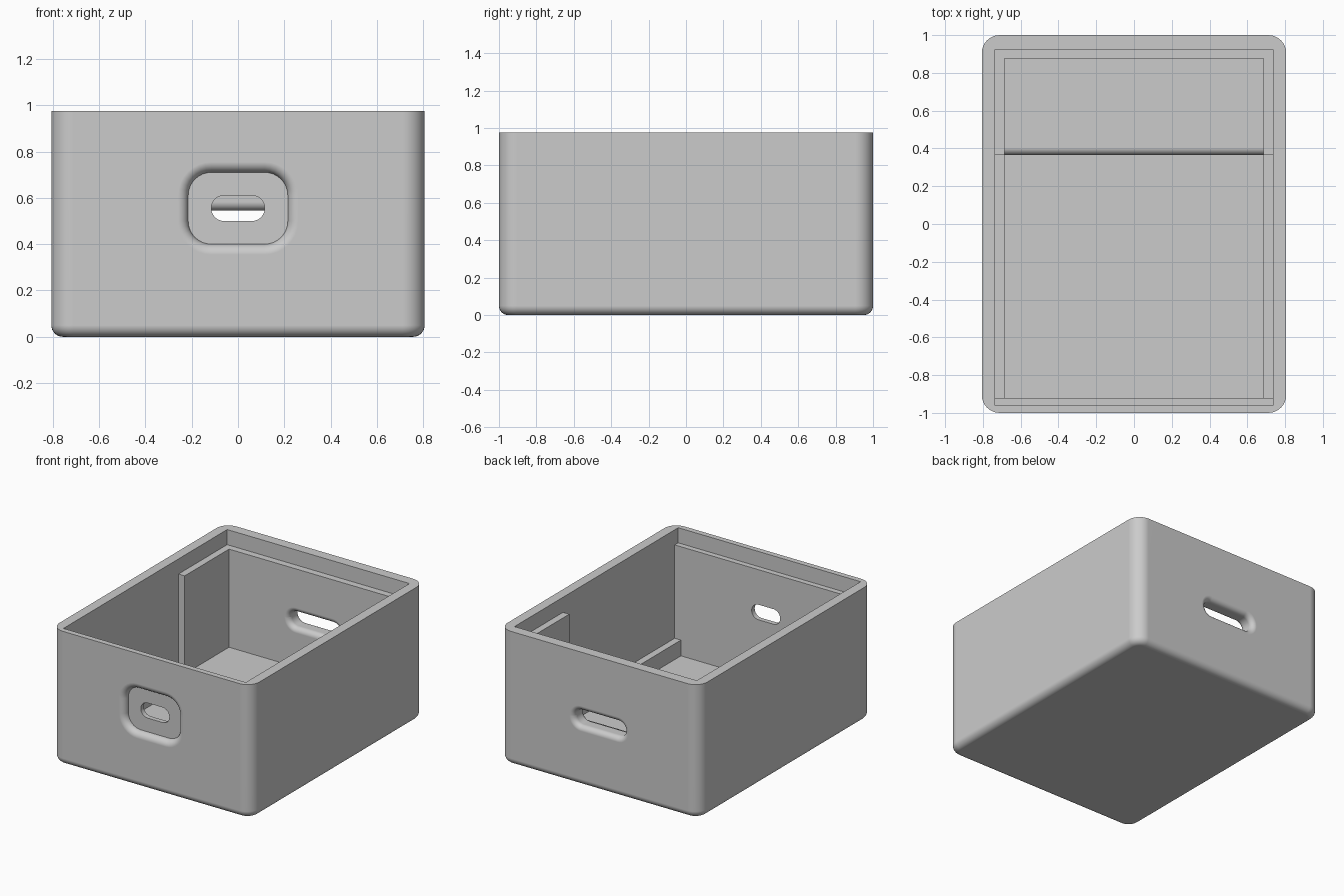
import bpy, bmesh
from math import sin, cos, pi, radians

old = bpy.data.objects.get("Cube")
if old:
    bpy.data.objects.remove(old, do_unlink=True)

HALF_X, HEIGHT = 0.806, 0.975
STEPS = 8


def make_object(name, bm):
    bmesh.ops.recalc_face_normals(bm, faces=bm.faces)
    mesh = bpy.data.meshes.new(name)
    bm.to_mesh(mesh)
    bm.free()
    obj = bpy.data.objects.new(name, mesh)
    bpy.context.collection.objects.link(obj)
    return obj


def loft(name, rings):
    """Skin a list of closed point rings and cap both ends."""
    bm = bmesh.new()
    rows = [[bm.verts.new(p) for p in ring] for ring in rings]
    n = len(rows[0])
    for a, b in zip(rows, rows[1:]):
        for i in range(n):
            j = (i + 1) % n
            bm.faces.new((a[i], a[j], b[j], b[i]))
    bm.faces.new(rows[0])
    bm.faces.new(rows[-1])
    return make_object(name, bm)


def box(name, x, y0, y1, z0, z1):
    ring = [(-x, y0), (x, y0), (x, y1), (-x, y1)]
    return loft(name, [[(px, py, z) for px, py in ring] for z in (z0, z1)])


def rounded_ring(y, zc, half_w, half_h, r, grow):
    """Rounded rectangle in the xz plane, offset outwards by grow."""
    pts = []
    for k, (sx, sz) in enumerate([(1, 1), (-1, 1), (-1, -1), (1, -1)]):
        for i in range(STEPS + 1):
            t = (k + i / STEPS) * pi / 2
            pts.append((sx * (half_w - r) + (r + grow) * cos(t), y,
                        zc + sz * (half_h - r) + (r + grow) * sin(t)))
    return pts


def flare(y, f, inward):
    """Quarter-round (y, grow) pairs from a wall surface into the wall."""
    angles = [i / STEPS * pi / 2 for i in range(STEPS + 1)]
    return [(y + inward * f * (1 - cos(t)), f * (1 - sin(t))) for t in angles]


def opening(name, sections, *shape):
    return loft(name, [rounded_ring(y, shape[0], *shape[1:], g) for y, g in sections])


# Outer body with rounded corners and a softened bottom edge
bm = bmesh.new()
bmesh.ops.create_cube(bm, size=1)
for v in bm.verts:
    v.co = (v.co.x * 2 * HALF_X, v.co.y * 2, (v.co.z + 0.5) * HEIGHT)
upright = [e for e in bm.edges if abs(e.verts[0].co.z - e.verts[1].co.z) > 0.5]
bmesh.ops.bevel(bm, geom=upright, offset=0.095, segments=STEPS, profile=0.5, affect='EDGES')
bottom = [e for e in bm.edges if all(v.co.z < 0.001 for v in e.verts)]
bmesh.ops.bevel(bm, geom=bottom, offset=0.05, segments=STEPS, profile=0.5, affect='EDGES')
body = make_object("storage_box", bm)

# Lid recess and the wide front compartment above its low side ledges
cutters = [
    box("lid_recess", 0.735, -0.96, 0.925, 0.865, 1.2),
    box("front_compartment", 0.735, -0.92, 0.365, 0.185, 1.1),
]

# Stepped floor: low in front, rounded step up to the rear
r, step_y, low, high = 0.04, 0.365, 0.07, 0.15
profile = [(-0.92, low), (step_y, low)]
for i in range(STEPS + 1):
    t = i / STEPS * pi / 2
    profile.append((step_y + r * (1 - cos(t)), high - r + r * sin(t)))
profile += [(0.875, high), (0.875, 1.15), (-0.92, 1.15)]
cutters.append(loft("floor_cavity", [[(x, y, z) for y, z in profile] for x in (-0.685, 0.685)]))

# Front recessed plate with rounded rim, and its slot
cutters.append(opening("front_recess", [(-1.05, 0.045)] + flare(-1, 0.045, 1),
                       0.555, 0.215, 0.155, 0.1))
cutters.append(opening("front_slot", [(-1.1, 0), (-0.85, 0)],
                       0.555, 0.115, 0.055, 0.0545))

# Rear handle slot, rounded inside and outside
lip = 0.037
sections = [(0.82, lip)] + flare(0.875, lip, 1) + flare(1, lip, -1)[::-1] + [(1.05, lip)]
cutters.append(opening("rear_handle", sections, 0.49, 0.203, 0.055, 0.0545))

# Cut everything out of the body
bpy.ops.object.select_all(action='DESELECT')
bpy.context.view_layer.objects.active = body
body.select_set(True)
for cutter in cutters:
    mod = body.modifiers.new(cutter.name, 'BOOLEAN')
    mod.operation = 'DIFFERENCE'
    mod.solver = 'EXACT'
    mod.object = cutter
    bpy.ops.object.modifier_apply(modifier=mod.name)
    bpy.data.objects.remove(cutter, do_unlink=True)

# Plain grey finish with smooth fillets
grey = bpy.data.materials.new("plain_grey")
grey.use_nodes = True
colour = (0.6, 0.6, 0.6, 1)
grey.diffuse_color = colour
grey.node_tree.nodes["Principled BSDF"].inputs["Base Color"].default_value = colour
body.data.materials.clear()
body.data.materials.append(grey)
for p in body.data.polygons:
    p.material_index = 0
bpy.ops.object.shade_smooth_by_angle(angle=radians(30))
weighted = body.modifiers.new("weighted_normals", 'WEIGHTED_NORMAL')
weighted.keep_sharp = True
